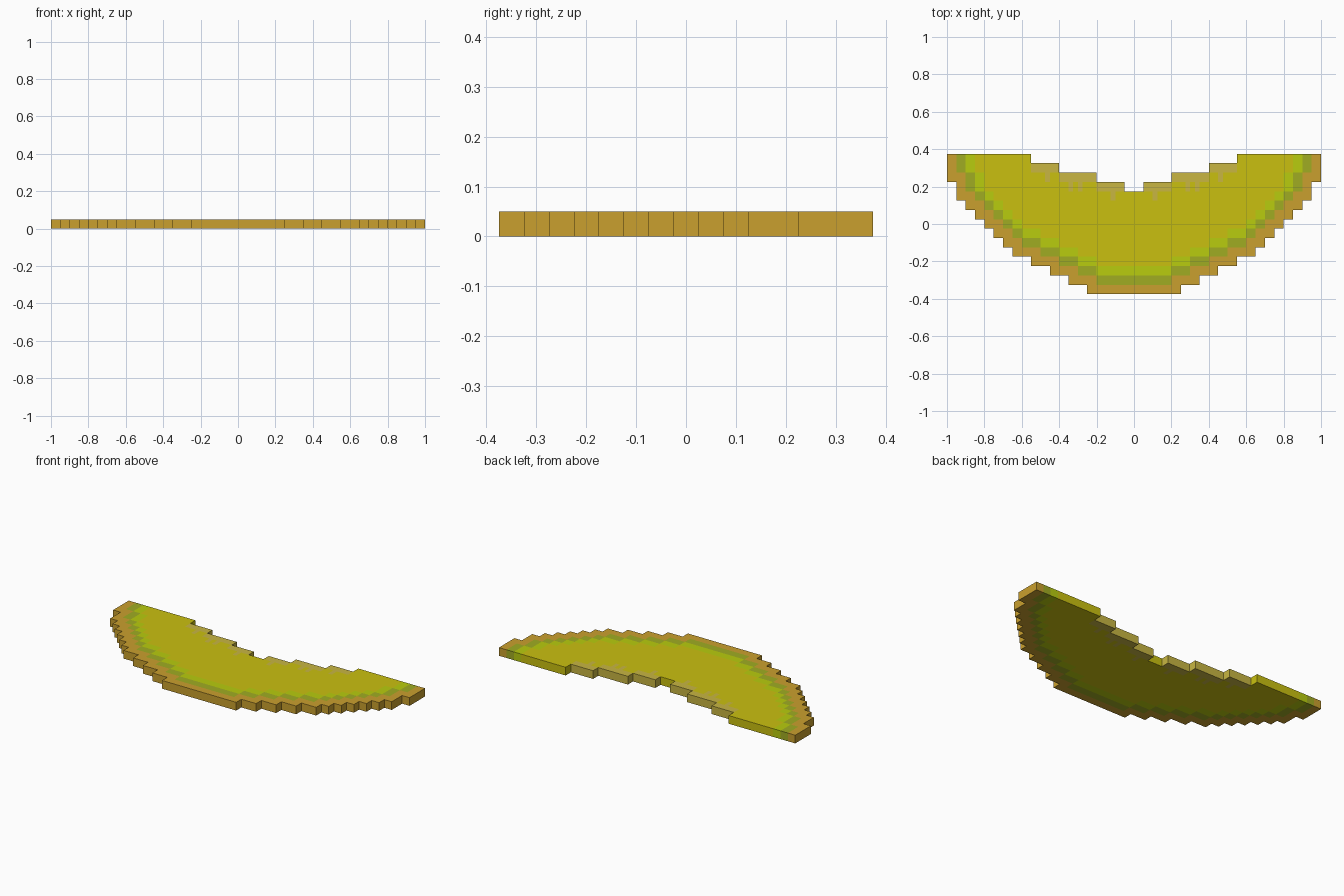
import bpy, bmesh

if "Cube" in bpy.data.objects:
    bpy.data.objects.remove(bpy.data.objects["Cube"])

C = 0.025          # half of one pixel step
NX, NY = 80, 30    # half-pixel grid
H = 0.05           # slice thickness


def lin(v):
    v /= 255
    return v / 12.92 if v <= 0.04045 else ((v + 0.055) / 1.055) ** 2.4


def material(name, rgb):
    m = bpy.data.materials.new(name)
    m.diffuse_color = (*[lin(v) for v in rgb], 1)
    m.use_nodes = True
    m.node_tree.nodes["Principled BSDF"].inputs["Base Color"].default_value = m.diffuse_color
    return m


mats = [material("tan rind", (202, 160, 46)),
        material("olive green", (160, 172, 34)),
        material("lime green", (184, 204, 14)),
        material("yellow flesh", (202, 192, 16)),
        material("pale core", (200, 182, 66))]

# Half widths of the slice for each pixel row, bottom to top
outer = [.25, .35, .45, .55, .65, .7, .75, .8, .85, .9, .95, .95, 1, 1, 1]
# Each inner band steps in by one pixel
olive = [-1] + [w - .05 for w in outer[:-1]]
olive = [min(a, b - .05) for a, b in zip(olive, outer)]
lime = [min(a - .05, b) for a, b in zip(olive, [-1] + olive[:-1])]
flesh = [min(a - .05, b) for a, b in zip(lime, [-1] + lime[:-1])]


def top_edge(x):
    # stepped hollow along the back edge
    for limit, y in ((.05, .175), (.2, .225), (.4, .275), (.55, .325)):
        if x < limit:
            return y
    return .375


def colour(i, j):
    """Material index of a grid cell, or None outside the slice."""
    if not (0 <= i < NX and 0 <= j < NY):
        return None
    x, y, row = abs((i + .5) * C - 1), (j + .5) * C - .375, j // 2
    top = top_edge(x)
    if x > outer[row] or y > top:
        return None
    # pale core with small drips
    depth = .05 if x > .05 else .012
    if any(abs(x - s) < C / 2 + .001 for s in (.1125, .2875, .3375, .4625)):
        depth = .1
    if x < .55 and top - y < depth:
        return 4
    if x > olive[row]:
        return 0
    if x > lime[row]:
        return 1
    return 2 if x > flesh[row] else 3


bm = bmesh.new()
cache = {}


def vert(i, j, k):
    if (i, j, k) not in cache:
        cache[i, j, k] = bm.verts.new((i * C - 1, j * C - .375, k * H))
    return cache[i, j, k]


def face(points, mat):
    bm.faces.new([vert(*p) for p in points]).material_index = mat


# Top, bottom and outside walls
for i in range(NX):
    for j in range(NY):
        m = colour(i, j)
        if m is None:
            continue
        ring = [(i, j), (i + 1, j), (i + 1, j + 1), (i, j + 1)]
        face([(*p, 1) for p in ring], m)
        face([(*p, 0) for p in reversed(ring)], m)
        for n, (di, dj) in enumerate(((0, -1), (1, 0), (0, 1), (-1, 0))):
            if colour(i + di, j + dj) is None:
                a, b = ring[n], ring[(n + 1) % 4]
                face([(*a, 0), (*b, 0), (*b, 1), (*a, 1)], m)

mesh = bpy.data.meshes.new("melon_slice")
bm.to_mesh(mesh)
bm.free()
for m in mats:
    mesh.materials.append(m)
bpy.context.collection.objects.link(bpy.data.objects.new("melon_slice", mesh))
